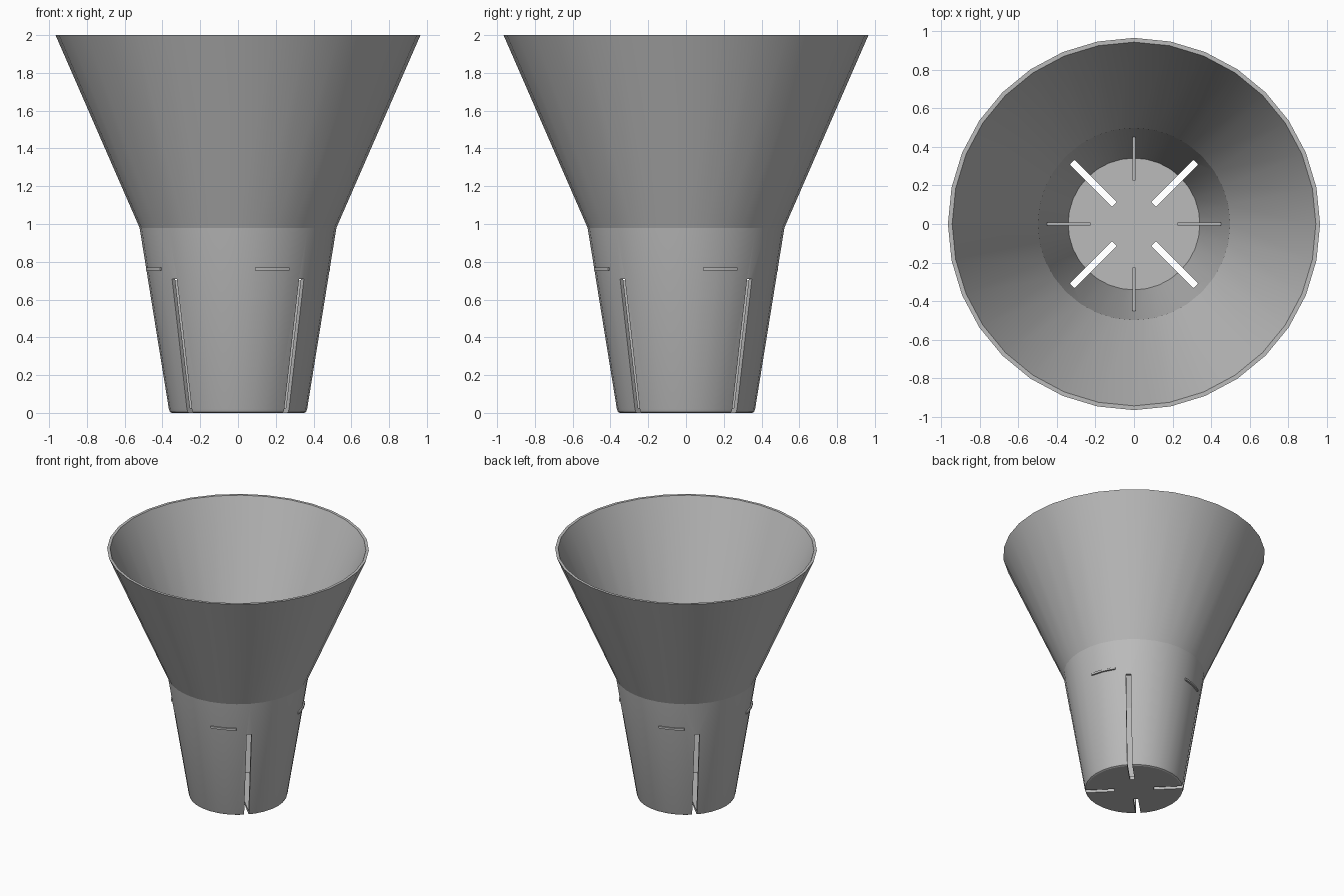
import bpy, bmesh, math
from mathutils import Matrix, Vector

if "Cube" in bpy.data.objects:
    bpy.data.objects.remove(bpy.data.objects["Cube"])

SIDES = 32

grey = bpy.data.materials.new("plain grey")
grey.use_nodes = True
grey.diffuse_color = (0.5, 0.5, 0.5, 1)
grey.node_tree.nodes["Principled BSDF"].inputs["Base Color"].default_value = (0.5, 0.5, 0.5, 1)


def make_object(name, bm):
    bmesh.ops.recalc_face_normals(bm, faces=bm.faces[:])
    mesh = bpy.data.meshes.new(name)
    bm.to_mesh(mesh)
    bm.free()
    mesh.materials.append(grey)
    obj = bpy.data.objects.new(name, mesh)
    bpy.context.collection.objects.link(obj)
    return obj


def smooth(obj, degrees):
    bpy.ops.object.select_all(action='DESELECT')
    obj.select_set(True)
    bpy.context.view_layer.objects.active = obj
    bpy.ops.object.shade_smooth_by_angle(angle=math.radians(degrees))


def sweep(bm, section, start, end, steps):
    """Sweep a closed (radius, height) section along an arc, with end caps."""
    rings = []
    for i in range(steps + 1):
        a = start + (end - start) * i / steps
        rings.append([bm.verts.new((r * math.cos(a), r * math.sin(a), z)) for r, z in section])
    for one, two in zip(rings, rings[1:]):
        for j in range(len(section)):
            k = (j + 1) % len(section)
            bm.faces.new((one[j], one[k], two[k], two[j]))
    bm.faces.new(rings[0])
    bm.faces.new(rings[-1])


def box(bm, x0, x1, width, z0, z1, angle):
    """Box lying along a radius, turned about the vertical axis."""
    size = Matrix.Diagonal((x1 - x0, width, z1 - z0, 1))
    place = Matrix.Translation(((x0 + x1) / 2, 0, (z0 + z1) / 2))
    bmesh.ops.create_cube(bm, size=1, matrix=Matrix.Rotation(angle, 4, 'Z') @ place @ size)


# Funnel-shaped cup: rounded foot, tapered base, flared mouth, thin wall
profile = [(0, 0), (0.35, 0), (0.36, 0.005), (0.366, 0.02), (0.521, 0.98), (0.966, 2),
           (0.944, 2), (0.499, 0.98), (0.342, 0.025), (0, 0.025)]
bm = bmesh.new()
verts = [bm.verts.new((r, 0, z)) for r, z in profile]
edges = [bm.edges.new(pair) for pair in zip(verts, verts[1:])]
bmesh.ops.spin(bm, geom=verts + edges, cent=(0, 0, 0), axis=(0, 0, 1),
               angle=math.tau, steps=SIDES, use_merge=True)
bmesh.ops.remove_doubles(bm, verts=bm.verts[:], dist=0.0001)
cup = make_object("flared_cup", bm)

# Four diagonal drainage slots through floor and wall
bm = bmesh.new()
for i in range(4):
    box(bm, 0.145, 0.7, 0.036, -0.1, 0.71, math.radians(45 + 90 * i))
cutter = make_object("slot_cutter", bm)
cutter.hide_render = True
cut = cup.modifiers.new("slots", 'BOOLEAN')
cut.operation = 'DIFFERENCE'
cut.solver = 'EXACT'
cut.object = cutter
bpy.context.view_layer.objects.active = cup
bpy.ops.object.modifier_apply(modifier=cut.name)
bpy.data.objects.remove(cutter)
smooth(cup, 13)

# Four thin upright fins inside, between the slots
bm = bmesh.new()
for i in range(4):
    box(bm, 0.225, 0.355, 0.014, 0.02, 0.7, math.radians(90 * i))
    # Slide the outer end of the fin onto the sloping wall
    out = Vector((math.cos(math.radians(90 * i)), math.sin(math.radians(90 * i)), 0))
    for v in bm.verts[-8:]:
        if v.co.dot(out) > 0.3 and v.co.z > 0.5:
            v.co += out * 0.105
make_object("inner_fins", bm)

# Four short raised catches around the outside
bm = bmesh.new()
section = [(0.47, 0.753), (0.495, 0.753), (0.495, 0.769), (0.47, 0.769)]
for i in range(4):
    turn = math.radians(-90 + 90 * i)
    sweep(bm, section, turn + math.radians(10.6), turn + math.radians(33.5), 10)
catches = make_object("outer_catches", bm)
smooth(catches, 30)
